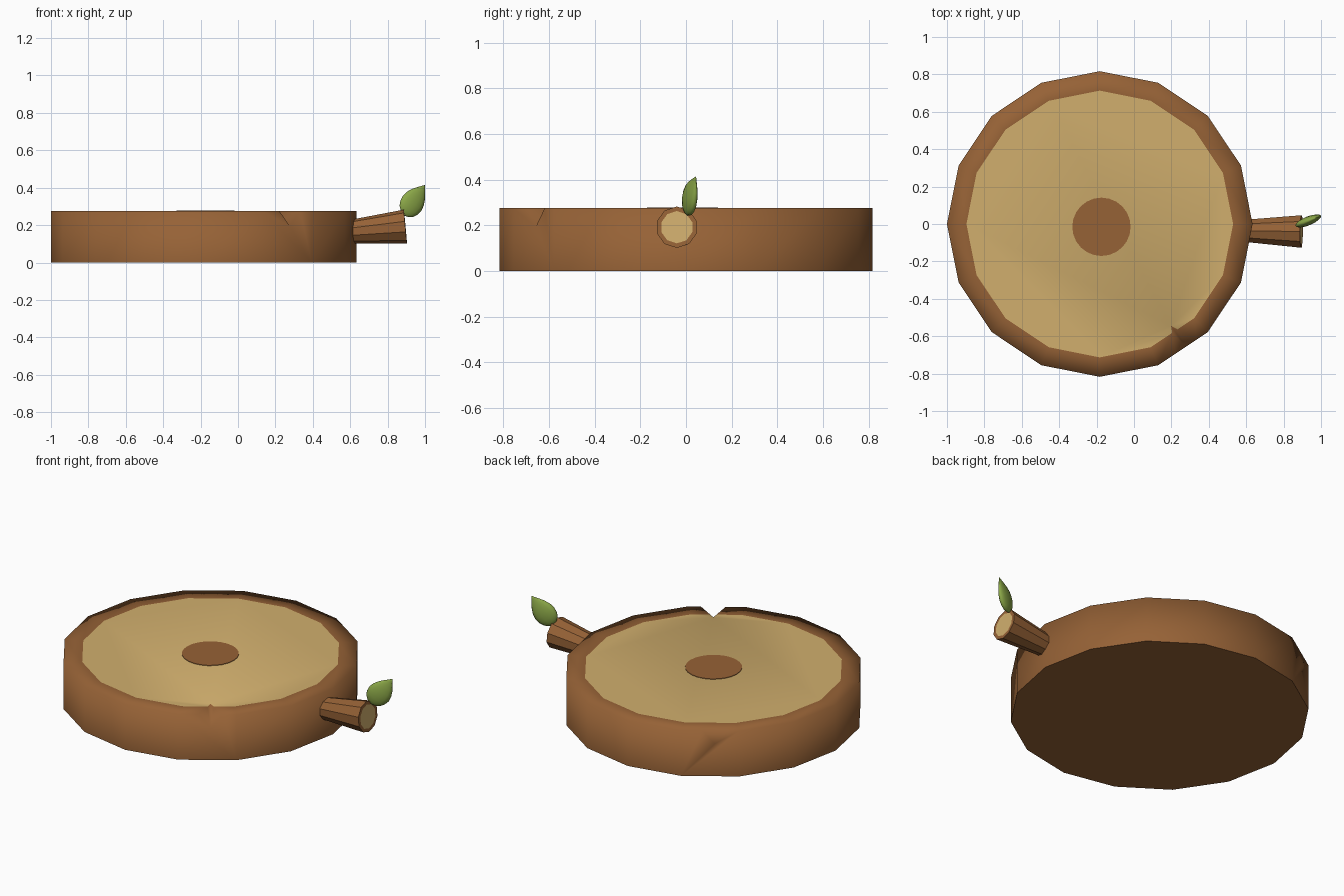
import bpy, bmesh, math
from mathutils import Vector, Matrix

if "Cube" in bpy.data.objects:
    bpy.data.objects.remove(bpy.data.objects["Cube"])


def material(name, rgb):
    m = bpy.data.materials.new(name)
    m.diffuse_color = (*rgb, 1)
    m.use_nodes = True
    m.node_tree.nodes["Principled BSDF"].inputs["Base Color"].default_value = m.diffuse_color
    return m


BARK = material("brown bark", (0.305, 0.122, 0.037))
WOOD = material("tan cut wood", (0.64, 0.43, 0.155))
GREEN = material("leaf green", (0.26, 0.39, 0.065))

CX, R, H = -0.183, 0.817, 0.275


def finish(name, bm, mats, smooth):
    bmesh.ops.recalc_face_normals(bm, faces=bm.faces)
    for f in bm.faces:
        f.smooth = smooth
    me = bpy.data.meshes.new(name)
    bm.to_mesh(me)
    bm.free()
    for m in mats:
        me.materials.append(m)
    ob = bpy.data.objects.new(name, me)
    bpy.context.collection.objects.link(ob)
    return ob


def ring(bm, centre, u, v, ru, rv, n):
    return [bm.verts.new(centre + u * ru * math.cos(2 * math.pi * i / n)
                         + v * rv * math.sin(2 * math.pi * i / n)) for i in range(n)]


def bridge(bm, a, b):
    n = len(a)
    for i in range(n):
        bm.faces.new((a[i], a[(i + 1) % n], b[(i + 1) % n], b[i]))


X, Y, Z = Vector((1, 0, 0)), Vector((0, 1, 0)), Vector((0, 0, 1))

# Log slice: bark wall, bark rim and a tan cut face
bm = bmesh.new()
low = ring(bm, Vector((CX, 0, 0)), X, Y, R, R, 16)
top = ring(bm, Vector((CX, 0, H)), X, Y, R, R, 16)
inner = ring(bm, Vector((CX, 0, H)), X, Y, 0.713, 0.713, 16)
bm.faces.new(low)
bridge(bm, low, top)
bridge(bm, top, inner)
bm.faces.new(inner).material_index = 1
log = finish("log_slice", bm, [BARK, WOOD], True)

# Two opposite V notches chopped through the rim
for angle in (-55, 125.5):
    bm = bmesh.new()
    for k in (-1, 2):
        r, z = 0.665 + 0.145 * k, H - 0.085 * k
        for side, up in ((0, 0), (-0.21, 0.25), (0.21, 0.25)):
            bm.verts.new((r, side, z + up))
    bmesh.ops.convex_hull(bm, input=bm.verts)
    bm.transform(Matrix.Translation((CX, 0, 0)) @ Matrix.Rotation(math.radians(angle), 4, 'Z'))
    cutter = finish("notch_cutter", bm, [BARK, WOOD], True)
    cutter.hide_render = True
    mod = log.modifiers.new("notch", 'BOOLEAN')
    mod.operation, mod.object, mod.solver = 'DIFFERENCE', cutter, 'EXACT'
    bpy.context.view_layer.objects.active = log
    bpy.ops.object.modifier_apply(modifier=mod.name)
    bpy.data.objects.remove(cutter)

# Keep the bottom edge sharp, the rest of the bark soft
bm = bmesh.new()
bm.from_mesh(log.data)
for f in bm.faces:
    f.smooth = True
for e in bm.edges:
    if all(v.co.z < 0.001 for v in e.verts):
        e.smooth = False
bm.to_mesh(log.data)
bm.free()

# Dark heartwood spot, a thin plate on the cut face
bm = bmesh.new()
c = Vector((-0.174, -0.015, H - 0.002))
a = ring(bm, c, X, Y, 0.156, 0.156, 24)
b = ring(bm, c + Z * 0.005, X, Y, 0.156, 0.156, 24)
bm.faces.new(a)
bridge(bm, a, b)
bm.faces.new(b)
finish("heartwood_spot", bm, [BARK], False)

# Flared branch stub with a tan sawn end
bm = bmesh.new()
p0, p1 = Vector((0.55, -0.036, 0.16)), Vector((0.895, -0.04, 0.192))
axis = (p1 - p0).normalized()
up = (Z - axis * Z.dot(axis)).normalized()
out = axis.cross(up)
root = ring(bm, p0, up, out, 0.058, 0.058, 10)
end = ring(bm, p1, up, out, 0.091, 0.091, 10)
cut = ring(bm, p1, up, out, 0.071, 0.071, 10)
bm.faces.new(root)
bridge(bm, root, end)
bridge(bm, end, cut)
bm.faces.new(cut).material_index = 1
finish("branch_stub", bm, [BARK, WOOD], False)

# Plump pointed leaf
bm = bmesh.new()
base, tip = Vector((0.885, -0.002, 0.252)), Vector((1.0, 0.044, 0.415))
along = (tip - base)
flat = Vector((0.928, 0.371, 0))
thick = Z.cross(flat).normalized()
wide = thick.cross(along).normalized()
profile = [(0.05, 0.028), (0.13, 0.049), (0.25, 0.062), (0.4, 0.067),
           (0.55, 0.061), (0.7, 0.046), (0.83, 0.027), (0.93, 0.011)]
rings = [ring(bm, base + along * t, wide, thick, w, w * 0.36, 14) for t, w in profile]
for a, b in zip(rings, rings[1:]):
    bridge(bm, a, b)
for loop, point in ((rings[0], base), (rings[-1], tip)):
    v = bm.verts.new(point)
    for i in range(14):
        bm.faces.new((loop[i], loop[(i + 1) % 14], v))
finish("leaf", bm, [GREEN], True)
